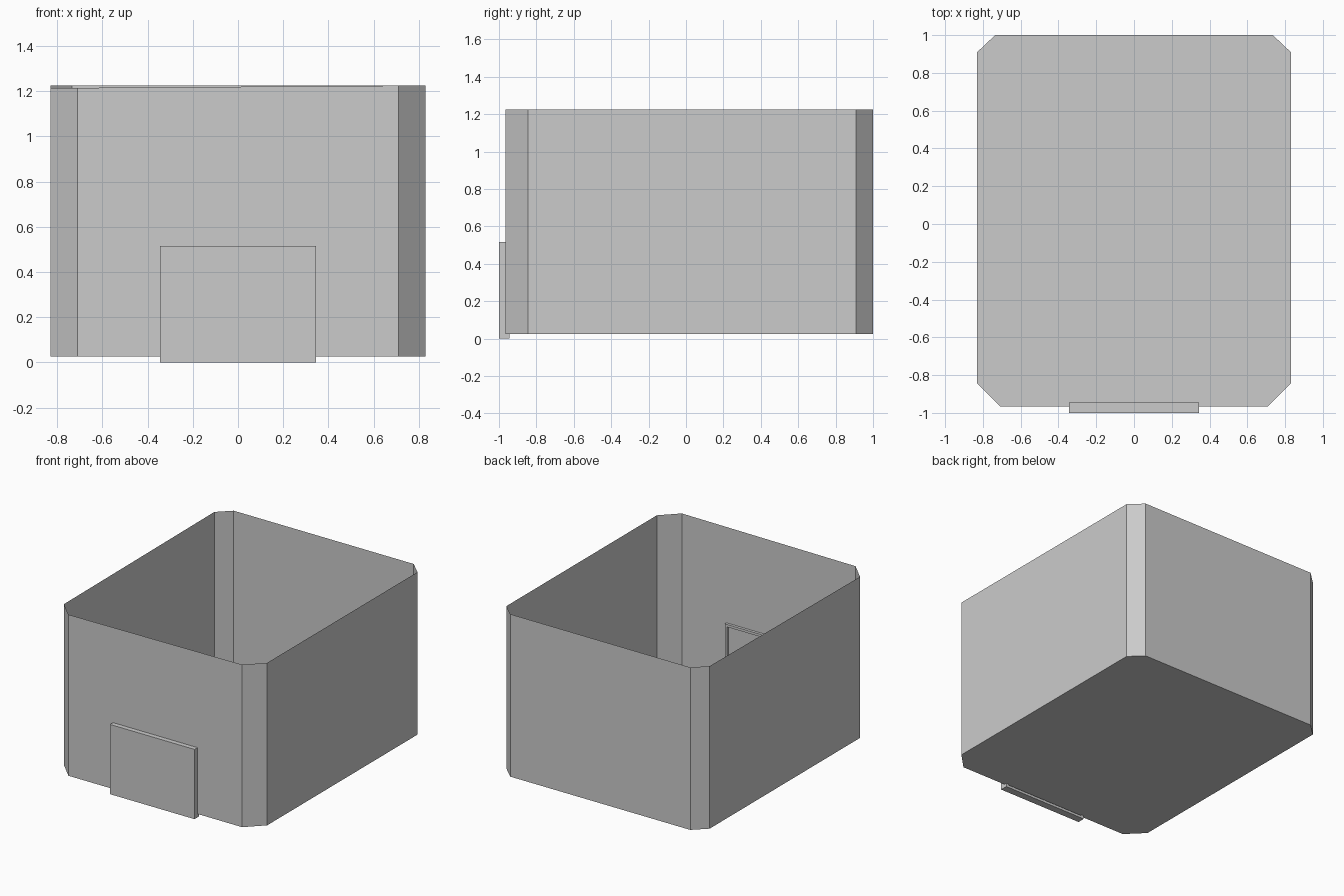
import bpy
import bmesh

cube = bpy.data.objects.get("Cube")
if cube:
    bpy.data.objects.remove(cube, do_unlink=True)

grey = bpy.data.materials.new("plain grey")
grey.use_nodes = True
colour = (0.6, 0.6, 0.6, 1)
grey.diffuse_color = colour
grey.node_tree.nodes["Principled BSDF"].inputs["Base Color"].default_value = colour


def finish(name, bm):
    bmesh.ops.recalc_face_normals(bm, faces=bm.faces)
    mesh = bpy.data.meshes.new(name)
    bm.to_mesh(mesh)
    bm.free()
    mesh.materials.append(grey)
    obj = bpy.data.objects.new(name, mesh)
    bpy.context.collection.objects.link(obj)
    return obj


# Open bin: thin walls rising from a floor with clipped corners
FLOOR, TOP, LOW_TOP = 0.025, 1.225, 1.215
half = [(0.71, -0.965), (0.83, -0.845), (0.83, 0.91), (0.735, 1.0)]
outline = half + [(-x, y) for x, y in reversed(half)]
bm = bmesh.new()
base = [bm.verts.new((x, y, FLOOR)) for x, y in outline]
# The rim dips slightly at the front corner on the -x side
rim = [bm.verts.new((x, y, LOW_TOP if x < 0 and y < 0 else TOP)) for x, y in outline]
bm.faces.new(base)
for i in range(len(outline)):
    j = (i + 1) % len(outline)
    bm.faces.new((base[i], base[j], rim[j], rim[i]))
finish("bin", bm)

# Front plate: a shallow slab with a recess in its back, leaving a thin border
W, H, FRONT, BACK, BORDER = 0.345, 0.515, -1.0, -0.945, 0.026
bm = bmesh.new()
bmesh.ops.create_cube(bm, size=1)
for v in bm.verts:
    v.co = (v.co.x * 2 * W, BACK if v.co.y > 0 else FRONT, (v.co.z + 0.5) * H)
bm.normal_update()
back_face = max(bm.faces, key=lambda f: f.normal.y)
bmesh.ops.inset_region(bm, faces=[back_face], thickness=BORDER)
pocket = bmesh.ops.extrude_discrete_faces(bm, faces=[back_face])["faces"][0]
for v in pocket.verts:
    v.co.y = -0.975
finish("front_plate", bm)
